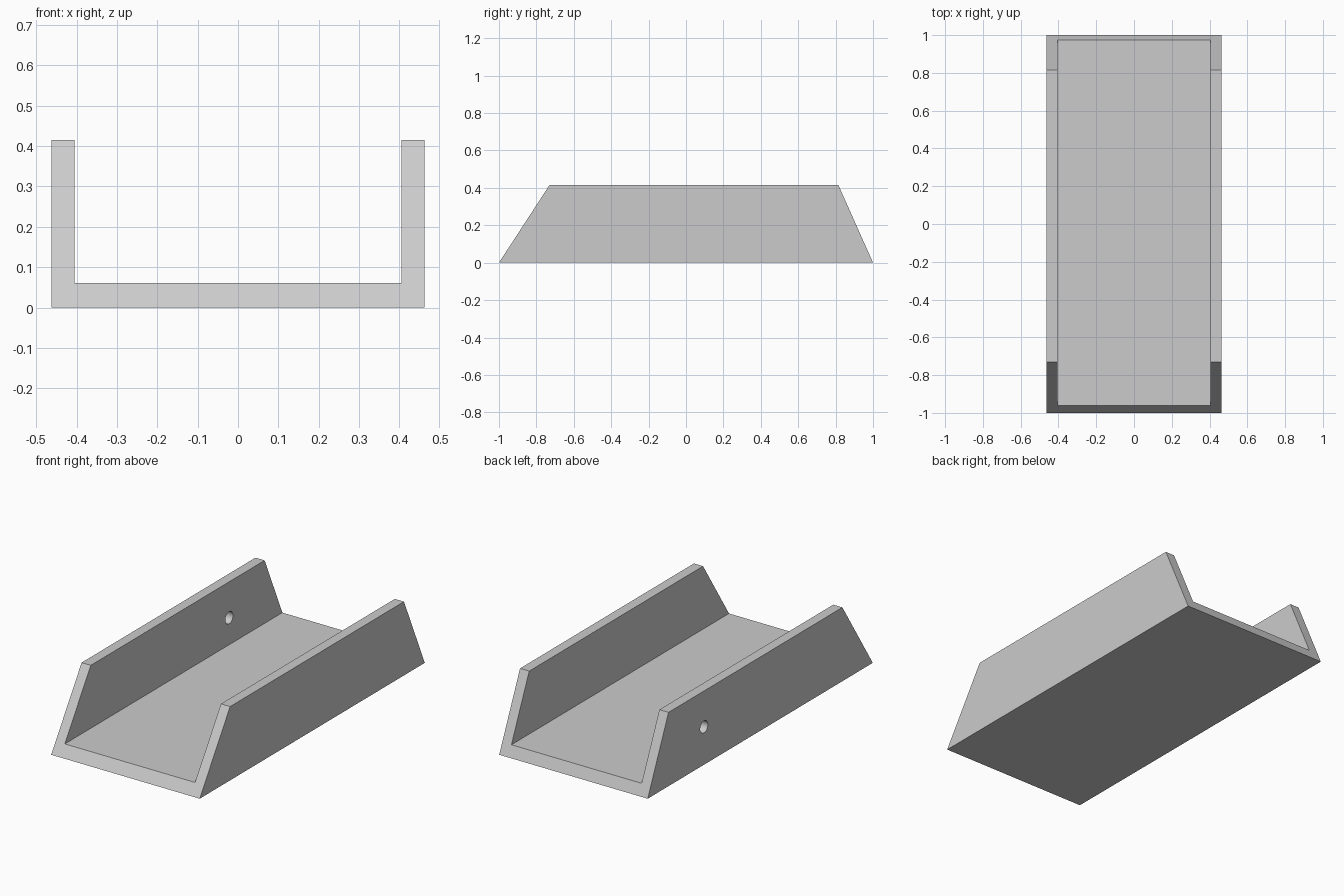
import bpy
import bmesh
from math import radians

# Remove the default cube
cube = bpy.data.objects.get("Cube")
if cube:
    bpy.data.objects.remove(cube, do_unlink=True)

HALF_W, INNER_W = 0.462, 0.405
HEIGHT, FLOOR = 0.415, 0.061
FRONT_TOP, BACK_TOP = -0.73, 0.815
HOLE_Y, HOLE_Z, HOLE_R = 0.5, 0.213, 0.034

grey = bpy.data.materials.new("light_grey")
grey.use_nodes = True
colour = (0.6, 0.6, 0.6, 1)
grey.diffuse_color = colour
grey.node_tree.nodes["Principled BSDF"].inputs["Base Color"].default_value = colour


def slanted_y(z, top, bottom):
    """Position along the sloping end at a given height."""
    return bottom + (top - bottom) * z / HEIGHT


# U-shaped channel with both ends cut at a slope
half = [(HALF_W, 0), (HALF_W, HEIGHT), (INNER_W, HEIGHT), (INNER_W, FLOOR)]
profile = half + [(-x, z) for x, z in reversed(half)]
bm = bmesh.new()
front = [bm.verts.new((x, slanted_y(z, FRONT_TOP, -1), z)) for x, z in profile]
back = [bm.verts.new((x, slanted_y(z, BACK_TOP, 1), z)) for x, z in profile]
bm.faces.new(front)
bm.faces.new(back[::-1])
for i in range(len(profile)):
    j = (i + 1) % len(profile)
    bm.faces.new((front[i], back[i], back[j], front[j]))
bmesh.ops.recalc_face_normals(bm, faces=bm.faces)
mesh = bpy.data.meshes.new("channel")
bm.to_mesh(mesh)
bm.free()
channel = bpy.data.objects.new("channel", mesh)
bpy.context.collection.objects.link(channel)
mesh.materials.append(grey)

# Round hole through the right wall only
bpy.ops.mesh.primitive_cylinder_add(
    vertices=32, radius=HOLE_R, depth=0.2,
    location=(-(HALF_W + INNER_W) / 2, HOLE_Y, HOLE_Z),
    rotation=(0, radians(90), 0))
cutter = bpy.context.object
cutter.name = "hole_cutter"
cutter.data.materials.append(grey)
cutter.hide_render = True
cutter.hide_viewport = True
cutter.display_type = 'WIRE'

cut = channel.modifiers.new("wall_hole", 'BOOLEAN')
cut.operation = 'DIFFERENCE'
cut.solver = 'EXACT'
cut.object = cutter
